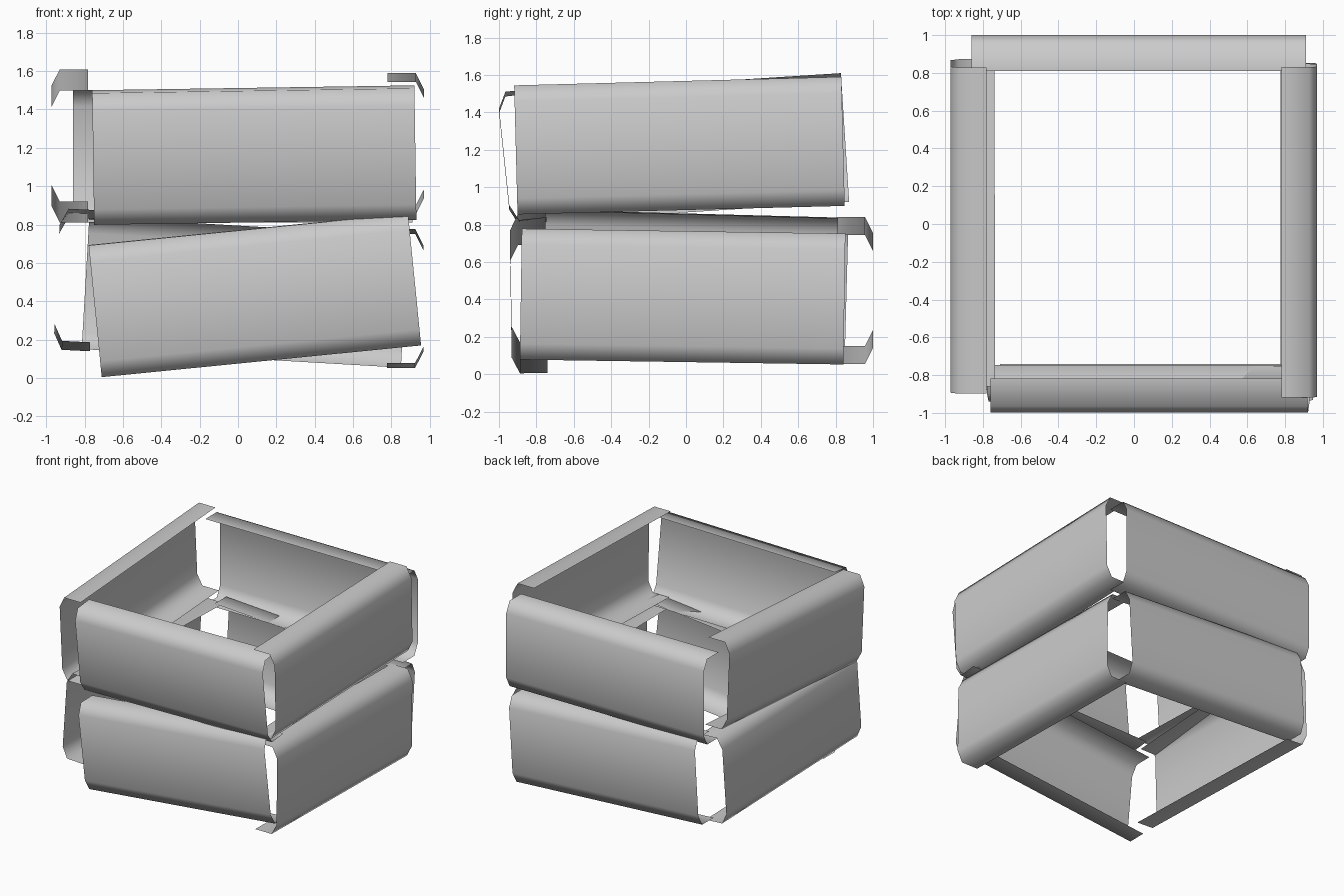
import bpy
import math
from mathutils import Matrix, Euler

if "Cube" in bpy.data.objects:
    bpy.data.objects.remove(bpy.data.objects["Cube"])


def profile(height):
    """Half-open channel section: (depth inward, height) with softened corners."""
    h = height / 2
    half = [(0.19, h), (0.043, h), (0.0, h - 0.085)]
    return half + [(d, -z) for d, z in reversed(half)]


def panel(name, turn, center, tilt, length, height=0.69):
    """Thin bent sheet, outer face towards -y before it is turned to its side."""
    pts = profile(height)
    n = len(pts)
    verts = [(x, d, z) for x in (-length / 2, length / 2) for d, z in pts]
    faces = [(i, i + n, i + n + 1, i + 1) for i in range(n - 1)]
    faces = [f[::-1] for f in faces]
    mesh = bpy.data.meshes.new(name)
    mesh.from_pydata(verts, [], faces)
    mesh.shade_smooth()
    obj = bpy.data.objects.new(name, mesh)
    bpy.context.collection.objects.link(obj)
    obj.matrix_world = (Matrix.Translation(center)
                        @ Euler(tilt).to_matrix().to_4x4()
                        @ Matrix.Rotation(math.radians(turn), 4, 'Z'))
    return obj


# name, side turn, centre of outer face, small world tilt, length, height
PANELS = [
    # lower ring
    ("lower_front_panel", 0, (0.088, -0.936, 0.430), (0.015, -0.099, 0), 1.673, 0.69),
    ("lower_right_panel", 90, (0.966, -0.018, 0.415), (-0.015, 0, 0), 1.73, 0.70),
    ("lower_back_panel", 180, (0.037, 1.0, 0.447), (0, 0.058, 0), 1.667, 0.69),
    ("lower_left_panel", 270, (-0.944, -0.005, 0.517), (-0.027, 0.05, 0), 1.73, 0.69),
    # upper ring
    ("upper_front_panel", 0, (0.085, -0.972, 1.150), (0.105, -0.015, 0), 1.68, 0.69),
    ("upper_right_panel", 90, (0.970, -0.035, 1.222), (0.026, 0, 0), 1.75, 0.69),
    ("upper_back_panel", 180, (0.025, 1.0, 1.157), (0, 0, 0), 1.77, 0.69),
    ("upper_left_panel", 270, (-0.972, -0.013, 1.210), (0.064, 0, 0), 1.73, 0.69),
]

for spec in PANELS:
    panel(*spec)
